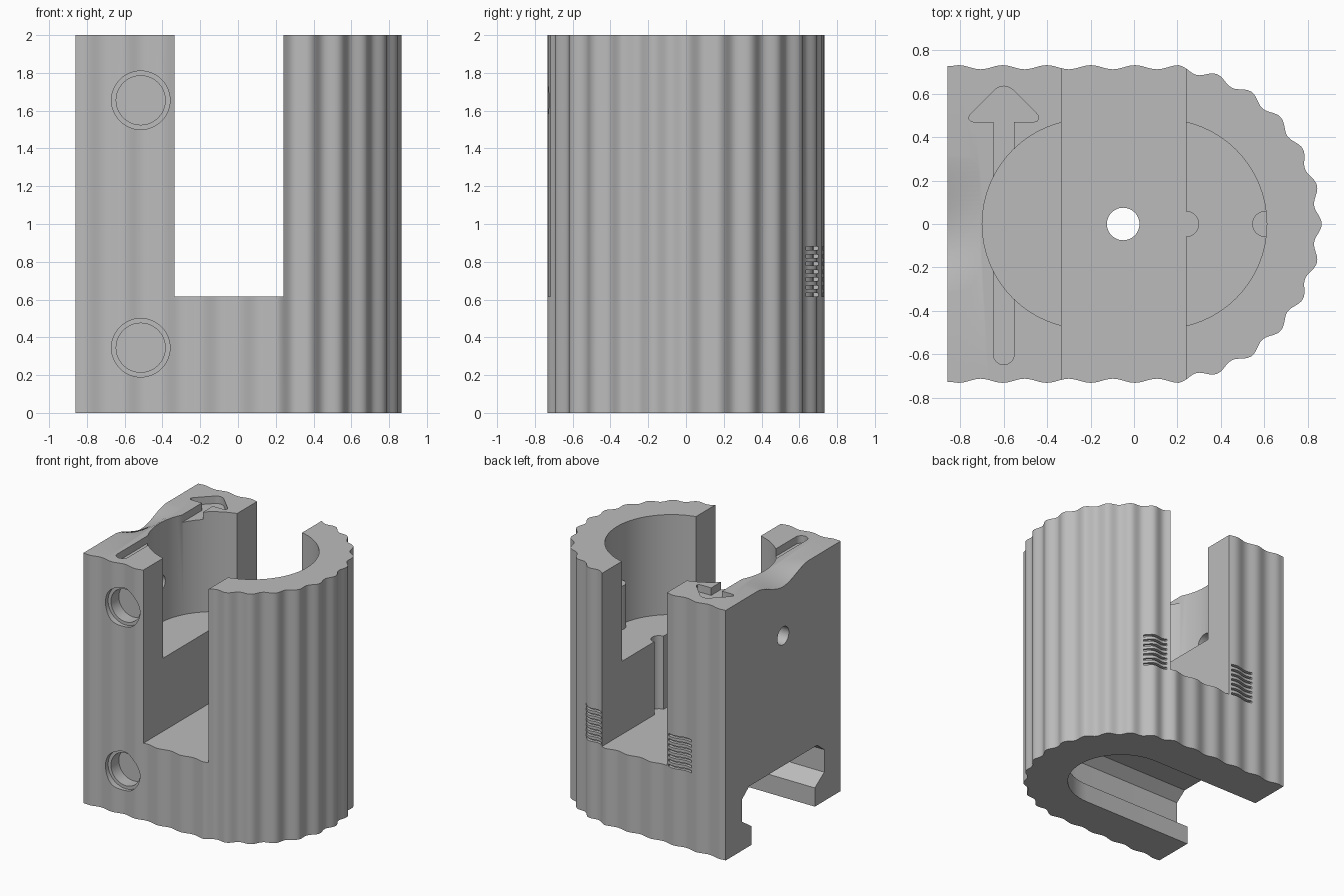
import bpy, bmesh, math
from mathutils import Vector

cube = bpy.data.objects.get("Cube")
if cube:
    bpy.data.objects.remove(cube, do_unlink=True)

grey = bpy.data.materials.new("plain grey")
grey.use_nodes = True
grey.diffuse_color = (0.5, 0.5, 0.5, 1)
grey.node_tree.nodes["Principled BSDF"].inputs["Base Color"].default_value = (0.5, 0.5, 0.5, 1)

END_X = 0.13       # centre of the rounded end
HALF = 0.735       # half width of the body
FACE = -0.86       # flat side


def loft(name, rings, bevel=0):
    """Closed solid through rings of equally many points."""
    bm = bmesh.new()
    loops = [[bm.verts.new(p) for p in ring] for ring in rings]
    n = len(loops[0])
    sides = []
    for a, b in zip(loops, loops[1:]):
        for i in range(n):
            j = (i + 1) % n
            sides.append(bm.faces.new((a[i], a[j], b[j], b[i])))
    bm.faces.new(loops[0])
    bm.faces.new(loops[-1])
    if bevel:
        uprights = [e for e in bm.edges if len(set(round(v.co.z, 4) for v in e.verts)) == 2]
        bmesh.ops.bevel(bm, geom=uprights, offset=bevel, segments=6, profile=0.5,
                        affect='EDGES', offset_type='OFFSET')
    bmesh.ops.recalc_face_normals(bm, faces=bm.faces)
    mesh = bpy.data.meshes.new(name)
    bm.to_mesh(mesh)
    bm.free()
    mesh.materials.append(grey)
    obj = bpy.data.objects.new(name, mesh)
    bpy.context.collection.objects.link(obj)
    return obj


def prism(name, outline, z0, z1, bevel=0):
    return loft(name, [[(x, y, z) for x, y in outline] for z in (z0, z1)], bevel)


def rod(name, start, end, radius, sides=48):
    """Round bar between two points."""
    start, end = Vector(start), Vector(end)
    turn = (end - start).to_track_quat('Z', 'Y')
    ring = [turn @ Vector((radius * math.cos(t), radius * math.sin(t), 0))
            for t in (2 * math.pi * i / sides for i in range(sides))]
    return loft(name, [[c + p for p in ring] for c in (start, end)])


def arc(cx, cy, r, a0, a1, n=32):
    angles = [math.radians(a0 + (a1 - a0) * i / n) for i in range(n + 1)]
    return [(cx + r * math.cos(a), cy + r * math.sin(a)) for a in angles]


def box(x0, x1, y0, y1):
    return [(x0, y0), (x1, y0), (x1, y1), (x0, y1)]


def cut(target, cutter):
    """Subtract the cutter and discard it."""
    mod = target.modifiers.new("cut", 'BOOLEAN')
    mod.operation = 'DIFFERENCE'
    mod.solver = 'EXACT'
    mod.object = cutter
    bpy.context.view_layer.objects.active = target
    bpy.ops.object.modifier_apply(modifier=mod.name)
    bpy.data.objects.remove(cutter, do_unlink=True)


# Rippled outline: half of it, from the rounded tip to the flat side
def ripple(phase, depth):
    return depth * (1 - math.cos(2 * math.pi * phase)) / 2


half = []
STEPS = 12
for i in range(6 * STEPS):
    r = HALF - ripple(i / STEPS, 0.03)
    a = math.radians(14 * i / STEPS)
    half.append((END_X + r * math.cos(a), r * math.sin(a)))
x_join = END_X + HALF * math.cos(math.radians(84))
PITCH = 0.203
i = 0
while x_join - PITCH * i / STEPS > FACE + 0.005:
    half.append((x_join - PITCH * i / STEPS, HALF - 0.003 - ripple(i / STEPS, 0.019)))
    i += 1
half.append((FACE, half[-1][1]))
outline = half + [(x, -y) for x, y in reversed(half[1:])]
body = prism("body", outline, 0, 2)

# Wide slot through the front and back, with a deeper rounded pocket above
SLOT_L, SLOT_R, FLOOR, LEDGE = -0.335, 0.24, 0.615, 1.2
cut(body, prism("slot_cutter", box(SLOT_L, SLOT_R, -1, 1), FLOOR, 2.3))
pocket = arc(END_X, 0, 0.482, -90, 90) + arc(-0.2175, 0, 0.482, 90, 270)
cut(body, prism("pocket_cutter", pocket, LEDGE, 2.2))

# Undercut rail channel in the base, open at the flat side
channel = [(-0.1, 0.4), (0.15, 0.4), (0.23, 0.52), (0.41, 0.52), (0.48, 0.43)]
rings = []
for z, w in channel:
    path = [(-1, -w)] + arc(END_X, 0, w, -90, 90) + [(-1, w)]
    rings.append([(x, y, z) for x, y in path])
cut(body, loft("channel_cutter", rings))

# Round holes: floor, wall groove, flat side, front recesses
cut(body, rod("floor_hole_cutter", (-0.05, 0, 0.4), (-0.05, 0, 0.7), 0.075))
cut(body, rod("groove_cutter", (SLOT_R, 0, FLOOR), (SLOT_R, 0, 1.3), 0.058))
cut(body, rod("side_hole_cutter", (-1, 0, 1.52), (-0.6, 0, 1.52), 0.072))
for z in (0.345, 1.655):
    cut(body, rod("rim_cutter", (-0.515, -0.9, z), (-0.515, -HALF + 0.05, z), 0.155))
    cut(body, rod("recess_cutter", (-0.515, -0.9, z), (-0.515, -HALF + 0.15, z), 0.13))

# Soft dip in the top of the flat side, fading towards the pocket
rings = []
for x, depth in ((-0.9, 0.11), (-0.71, 0.001)):
    ys = [0.34 * (k / 16 - 1) for k in range(33)]
    low = [(x, y, 2.001 - depth * (1 + math.cos(math.pi * y / 0.34)) / 2) for y in ys]
    rings.append(low + [(x, 0.34, 2.2), (x, -0.34, 2.2)])
cut(body, loft("dip_cutter", rings))

# Engraved arrow on the top
AX = -0.6
cut(body, prism("arrow_stem_cutter",
                arc(AX, -0.6, 0.048, 180, 360, 16) + [(AX + 0.048, 0.5), (AX - 0.048, 0.5)], 1.94, 2.1))
cut(body, prism("arrow_head_cutter",
                [(AX - 0.19, 0.47), (AX + 0.19, 0.47), (AX, 0.66)], 1.94, 2.1, bevel=0.06))

# Grip grooves on the back, either side of the slot, following the ripples
for x0, x1 in ((-0.57, SLOT_L - 0.012), (SLOT_R + 0.012, 0.45)):
    inner = [(x, y - 0.025) for x, y in half if x0 < x < x1]
    strip = inner + [(inner[-1][0], 0.85), (inner[0][0], 0.85)]
    for k in range(7):
        z = 0.625 + 0.041 * k
        cut(body, prism("grip_cutter", strip, z - 0.009, z + 0.009))

# Half-round key standing on the pocket ledge
key = rod("pocket_key", (0.605, 0, LEDGE - 0.01), (0.605, 0, 1.55), 0.06, 32)

for obj in (body, key):
    bpy.ops.object.select_all(action='DESELECT')
    obj.select_set(True)
    bpy.context.view_layer.objects.active = obj
    bpy.ops.object.shade_smooth_by_angle(angle=math.radians(30))
